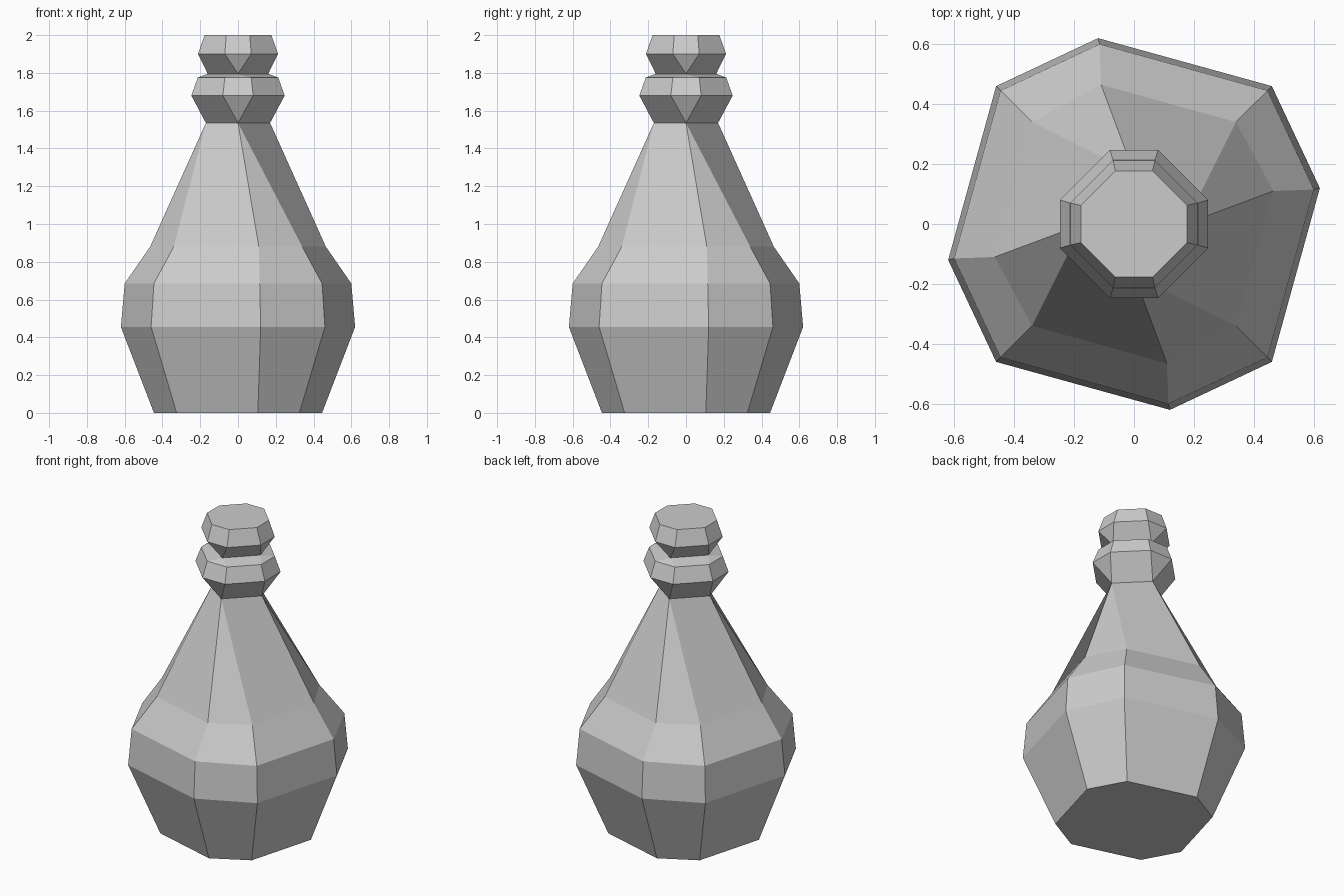
import bpy, bmesh
from mathutils import Matrix, Vector

if "Cube" in bpy.data.objects:
    bpy.data.objects.remove(bpy.data.objects["Cube"])


def loft(name, rings, cap_bottom=False, cap_top=False):
    """Each ring is (z, a, b): two points repeated four times about z.
    Where the two points coincide the octagon collapses to a diamond."""
    bm = bmesh.new()
    loops = []
    for z, a, b in rings:
        loops.append([bm.verts.new(Matrix.Rotation(k * 1.5707963, 3, 'Z') @ Vector((*p, z)))
                      for k in range(4) for p in (a, b)])
    for lo, up in zip(loops, loops[1:]):
        for i in range(8):
            j = (i + 1) % 8
            bm.faces.new((lo[i], lo[j], up[j], up[i]))
    if cap_bottom:
        bm.faces.new(loops[0][::-1])
    if cap_top:
        bm.faces.new(loops[-1])
    bmesh.ops.remove_doubles(bm, verts=bm.verts, dist=0.001)
    mesh = bpy.data.meshes.new(name)
    bm.to_mesh(mesh)
    bm.free()
    obj = bpy.data.objects.new(name, mesh)
    bpy.context.collection.objects.link(obj)
    return obj


def diamond(z, r):
    return (z, (r, 0), (r, 0))


def octagon(z, r, w):
    return (z, (r, -w), (r, w))


# Slightly twisted octagonal bottle body tapering to a square neck
loft("bottle_body", [
    (0.00, (0.445, 0.105), (0.325, 0.325)),
    (0.455, (0.62, 0.12), (0.46, 0.46)),
    (0.685, (0.60, 0.115), (0.445, 0.445)),
    (0.88, (0.465, 0.11), (0.34, 0.34)),
    diamond(1.535, 0.17),
], cap_bottom=True)

# Faceted collar around the neck
loft("neck_collar", [diamond(1.535, 0.17), octagon(1.68, 0.247, 0.08),
                     octagon(1.775, 0.213, 0.07), diamond(1.795, 0.16)])

# Faceted stopper
loft("stopper", [diamond(1.795, 0.16), octagon(1.90, 0.212, 0.07),
                 octagon(2.0, 0.177, 0.062)], cap_top=True)
